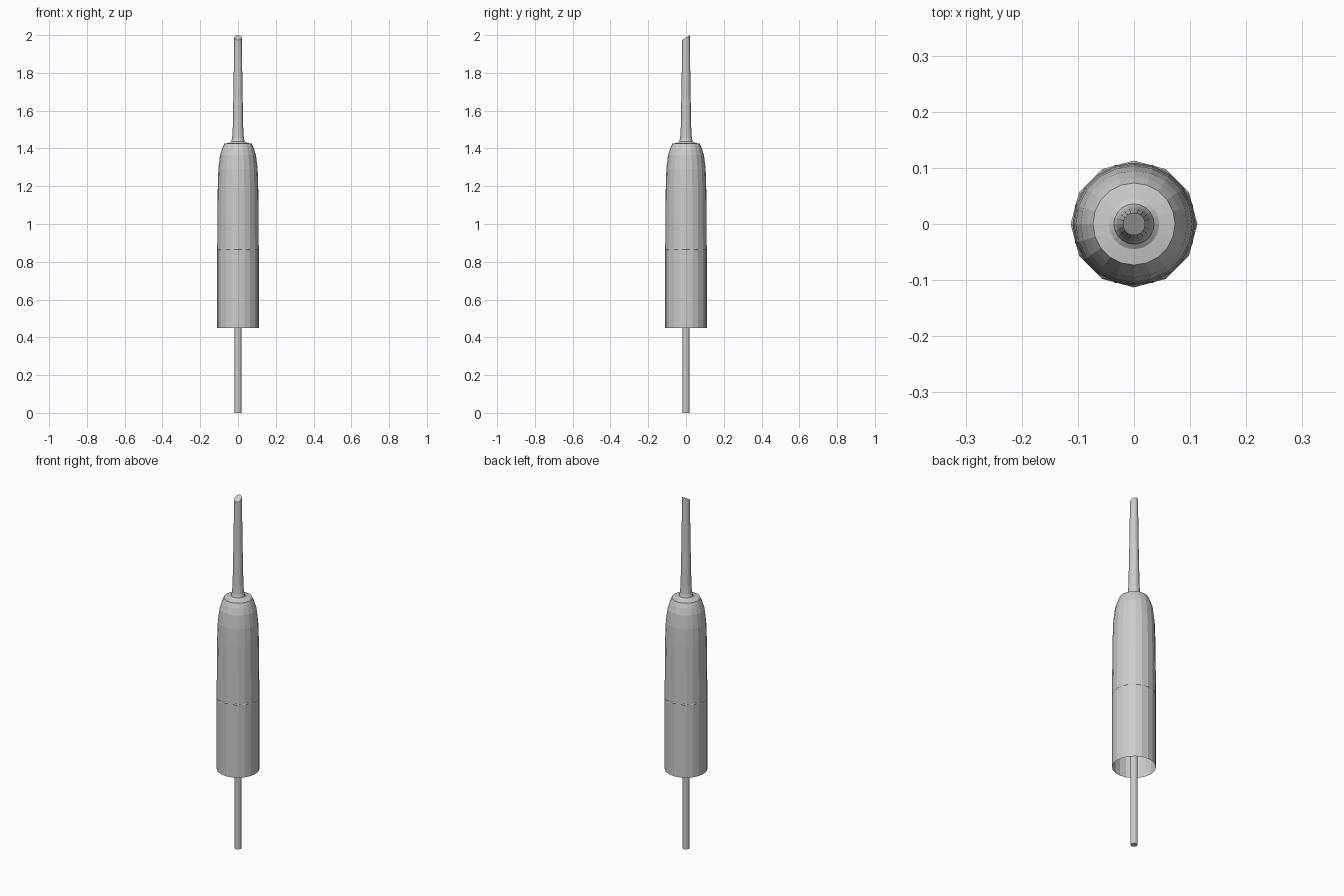
import bpy, bmesh, math

if "Cube" in bpy.data.objects:
    bpy.data.objects.remove(bpy.data.objects["Cube"])

def lathe(name, profile, sides, cap_bottom=False, cap_top=False, slant=0.0):
    """Revolve (radius, z) points about z; slant tilts the last ring along y."""
    bm = bmesh.new()
    rings = []
    for i, (r, z) in enumerate(profile):
        ring = []
        for k in range(sides):
            a = 2 * math.pi * k / sides
            y = r * math.sin(a)
            tilt = slant * (y / r - 1) if i == len(profile) - 1 else 0
            ring.append(bm.verts.new((r * math.cos(a), y, z + tilt)))
        rings.append(ring)
    for low, high in zip(rings, rings[1:]):
        for k in range(sides):
            n = (k + 1) % sides
            bm.faces.new((low[k], low[n], high[n], high[k]))
    if cap_bottom:
        bm.faces.new(rings[0][::-1])
    if cap_top:
        bm.faces.new(rings[-1])
    mesh = bpy.data.meshes.new(name)
    bm.to_mesh(mesh)
    bm.free()
    obj = bpy.data.objects.new(name, mesh)
    bpy.context.collection.objects.link(obj)
    return obj

# Hollow handle shell (open below), shoulder, flare and obliquely cut needle
lathe("handle_and_needle", [
    (0.110, 0.45), (0.110, 0.86), (0.109, 1.05), (0.107, 1.20),
    (0.104, 1.29), (0.095, 1.365), (0.084, 1.40), (0.073, 1.425),
    (0.045, 1.43), (0.036, 1.437), (0.031, 1.455),
    (0.028, 1.50), (0.024, 1.70), (0.020, 2.0)],
    20, cap_top=True, slant=0.013)

# Cable rod that runs up inside the shell
lathe("cable", [(0.018, 0.0), (0.018, 0.86)], 16, cap_bottom=True, cap_top=True)

# Thin twelve-sided seam ring whose corners break through the handle
bpy.ops.mesh.primitive_torus_add(major_segments=12, minor_segments=6,
                                 major_radius=0.107, minor_radius=0.006,
                                 location=(0, 0, 0.865))
bpy.context.object.name = "seam_ring"
